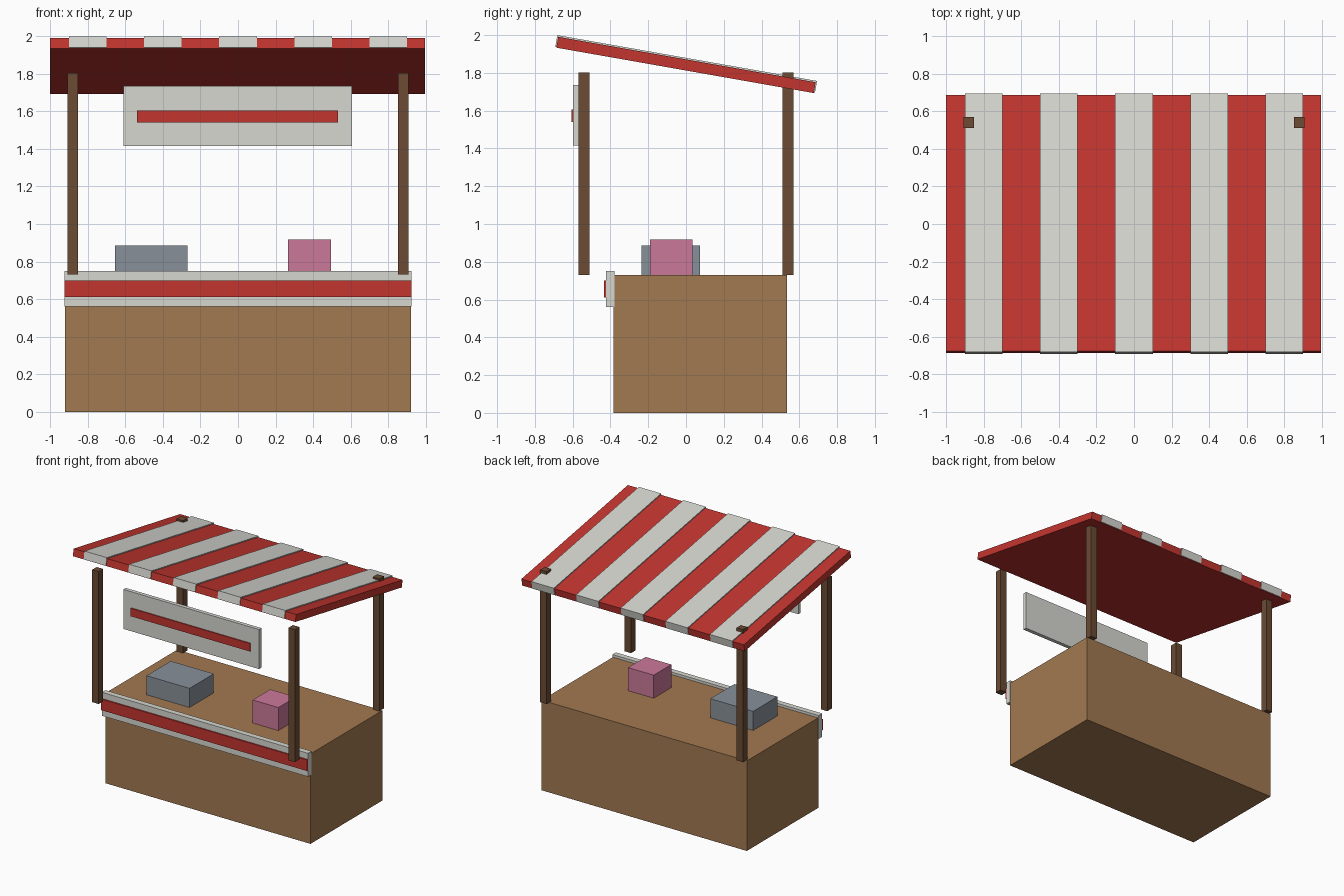
import bpy
import math
from mathutils import Matrix, Vector

cube = bpy.data.objects.get("Cube")
if cube:
    bpy.data.objects.remove(cube, do_unlink=True)


def material(name, rgb):
    mat = bpy.data.materials.new(name)
    mat.use_nodes = True
    colour = (*rgb, 1)
    mat.diffuse_color = colour
    mat.node_tree.nodes["Principled BSDF"].inputs["Base Color"].default_value = colour
    return mat


RED = material("awning red", (0.55, 0.036, 0.029))
WHITE = material("off white", (0.68, 0.68, 0.64))
WOOD = material("counter wood", (0.36, 0.192, 0.082))
DARK_WOOD = material("post wood", (0.145, 0.07, 0.034))
GREY = material("slate grey", (0.25, 0.28, 0.32))
PINK = material("pink", (0.6, 0.19, 0.32))


def box(name, x, y, z, mat):
    """Axis-aligned box from (low, high) ranges."""
    low, high = Vector((x[0], y[0], z[0])), Vector((x[1], y[1], z[1]))
    bpy.ops.mesh.primitive_cube_add(size=1)
    obj = bpy.context.object
    obj.name = name
    obj.data.transform(Matrix.Translation((low + high) / 2) @ Matrix.Diagonal((*(high - low), 1)))
    obj.data.materials.append(mat)
    return obj


# Counter with its front trim board and band
box("counter", (-0.92, 0.92), (-0.385, 0.535), (0, 0.73), WOOD)
box("counter_trim", (-0.925, 0.925), (-0.423, -0.378), (0.56, 0.75), WHITE)
box("counter_band", (-0.923, 0.923), (-0.434, -0.4), (0.61, 0.7), RED)

# Goods on the counter
box("grey_box", (-0.655, -0.27), (-0.235, 0.075), (0.72, 0.885), GREY)
box("pink_box", (0.265, 0.495), (-0.19, 0.035), (0.72, 0.917), PINK)

# Four posts
for side, x in (("right", -0.88), ("left", 0.88)):
    for end, y in (("front", -0.54), ("back", 0.54)):
        box(f"{end}_{side}_post", (x - 0.029, x + 0.029), (y - 0.029, y + 0.029),
            (0.73, 1.803), DARK_WOOD)

# Hanging sign
box("sign_board", (-0.61, 0.607), (-0.598, -0.567), (1.415, 1.735), WHITE)
box("sign_stripe", (-0.537, 0.533), (-0.607, -0.59), (1.54, 1.605), RED)

# Sloping awning, built flat and then tilted down to the back
roof = [box("awning", (-1, 0.995), (-0.692, 0.692), (-0.029, 0.029), RED)]
for i in range(5):
    x = -0.8 + 0.4 * i
    roof.append(box(f"awning_stripe_{i + 1}", (x - 0.1, x + 0.1),
                    (-0.698, 0.698), (-0.025, 0.037), WHITE))
for part in roof:
    part.rotation_euler.x = math.radians(-10)
    part.location.z = 1.842
